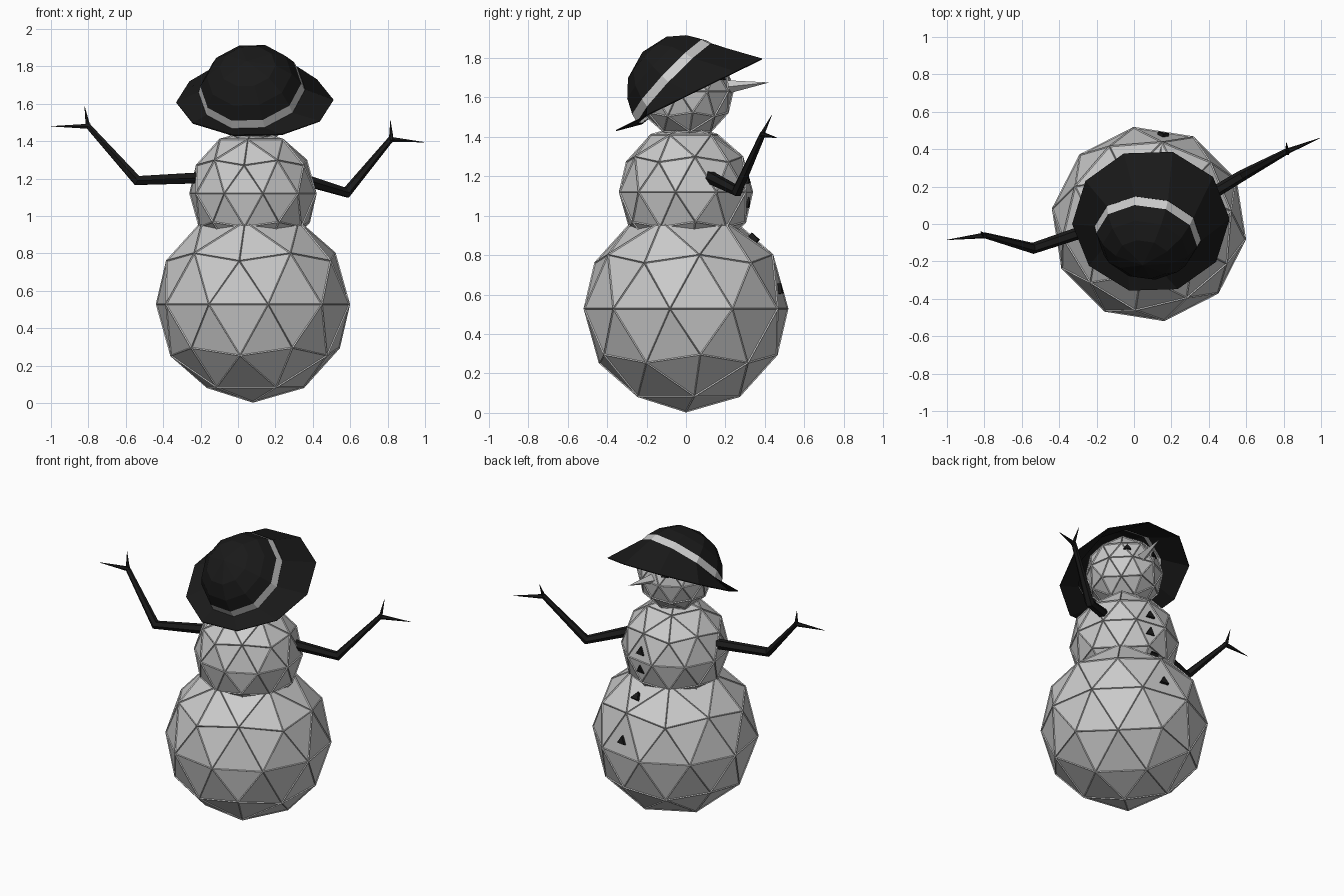
import bpy, bmesh
from math import sin, cos, radians, pi, sqrt
from mathutils import Vector, Matrix

if "Cube" in bpy.data.objects:
    bpy.data.objects.remove(bpy.data.objects["Cube"])

black = bpy.data.materials.new("black")
black.diffuse_color = (0.01, 0.01, 0.01, 1)
black.use_nodes = True
black.node_tree.nodes["Principled BSDF"].inputs["Base Color"].default_value = black.diffuse_color
CX = 0.08          # body axis
TURN = radians(-9) # the face is turned slightly off +y


def finish(name, bm, mat=None):
    bmesh.ops.recalc_face_normals(bm, faces=bm.faces)
    me = bpy.data.meshes.new(name)
    bm.to_mesh(me)
    bm.free()
    ob = bpy.data.objects.new(name, me)
    bpy.context.collection.objects.link(ob)
    if mat:
        me.materials.append(mat)
    return ob


def facing(az, el):
    """Direction from the body axis; az 0 is straight ahead of the face."""
    a = pi / 2 + TURN - radians(az)
    e = radians(el)
    return Vector((cos(a) * cos(e), sin(a) * cos(e), sin(e)))


def snowball(name, z, r):
    # faceted ball whose panels are framed by thin ridges
    bm = bmesh.new()
    bmesh.ops.create_icosphere(bm, subdivisions=2, radius=r,
                               matrix=Matrix.Translation((CX, 0, z)) @ Matrix.Rotation(radians(45), 4, 'Z'))
    bmesh.ops.inset_individual(bm, faces=bm.faces[:], thickness=0.009, depth=-0.006)
    return finish(name, bm)


def stud(name, z, r, az, el, size, depth, sides=3, tip=None, mat=black):
    # prism or cone standing on a ball, pointing outwards
    d = facing(az, el)
    bm = bmesh.new()
    bmesh.ops.create_cone(bm, cap_ends=True, segments=sides, radius1=size,
                          radius2=size if tip is None else tip, depth=depth)
    q = d.to_track_quat('Z', 'Y').to_matrix().to_4x4()
    bm.transform(Matrix.Translation(Vector((CX, 0, z)) + d * r) @ q)
    return finish(name, bm, mat)


def limb(name, paths):
    # tapered twig: each path is a list of (x, y, z, radius)
    cu = bpy.data.curves.new(name, 'CURVE')
    cu.dimensions = '3D'
    cu.bevel_depth = 1
    cu.bevel_resolution = 1
    cu.use_fill_caps = True
    for path in paths:
        sp = cu.splines.new('POLY')
        sp.use_smooth = False
        sp.points.add(len(path) - 1)
        for p, (x, y, z, r) in zip(sp.points, path):
            p.co = (x, y, z, 1)
            p.radius = r
    ob = bpy.data.objects.new(name, cu)
    bpy.context.collection.objects.link(ob)
    cu.materials.append(black)


# Three stacked balls
snowball("lower_body", 0.528, 0.526)
snowball("upper_body", 1.12, 0.345)
snowball("head", 1.63, 0.245)

# Buttons, eyes and nose
for i, (z, r, el) in enumerate([(1.12, 0.318, 11), (1.12, 0.318, -11), (0.528, 0.5, 45), (0.528, 0.49, 11)]):
    stud(f"button_{i + 1}", z, r, 0, el, 0.035, 0.025)
for side in (-1, 1):
    stud("eye", 1.63, 0.228, side * 26, 18, 0.028, 0.02)
stud("nose", 1.63, 0.315, 0, 6, 0.036, 0.23, sides=4, tip=0, mat=None)

# Arms with two twig fingers each
limb("right_arm", [
    [(0.33, 0.11, 1.2, 0.034), (0.58, 0.26, 1.125, 0.03), (0.82, 0.39, 1.415, 0.016)],
    [(0.81, 0.385, 1.41, 0.016), (0.995, 0.46, 1.395, 0.001)],
    [(0.82, 0.38, 1.4, 0.014), (0.815, 0.435, 1.51, 0.001)]])
limb("left_arm", [
    [(-0.18, -0.01, 1.205, 0.034), (-0.54, -0.13, 1.19, 0.03), (-0.8, -0.06, 1.48, 0.016)],
    [(-0.79, -0.06, 1.48, 0.016), (-1.0, -0.085, 1.48, 0.001)],
    [(-0.8, -0.06, 1.47, 0.014), (-0.82, -0.04, 1.585, 0.001)]])

# Hat: rings of ten around an axis leaning back
N = 10
OFF = radians(2)
axis = facing(180, 43)
ux = Vector((cos(TURN), sin(TURN), 0))
uy = axis.cross(ux).normalized()
hat_c = Vector((CX, -0.01, 1.63))


def ring(bm, h, r):
    return [bm.verts.new(hat_c + axis * h + (ux * cos(a) + uy * sin(a)) * r)
            for a in (OFF + 2 * pi * i / N for i in range(N))]


def bridge(bm, a, b):
    for i in range(N):
        j = (i + 1) % N
        bm.faces.new((a[i], a[j], b[j], b[i]))


R = 0.292
LOW, HIGH = 0.055, 0.105
rad = lambda h: sqrt(R * R - h * h)

bm = bmesh.new()
prev = ring(bm, HIGH, rad(HIGH))
for h in (0.18, 0.25):
    nxt = ring(bm, h, rad(h))
    bridge(bm, prev, nxt)
    prev = nxt
top = bm.verts.new(hat_c + axis * R)
for i in range(N):
    bm.faces.new((prev[i], prev[(i + 1) % N], top))
finish("hat_crown", bm, black)

bm = bmesh.new()
bridge(bm, ring(bm, LOW, rad(LOW)), ring(bm, HIGH, rad(HIGH)))
finish("hat_band", bm)

# Brim flares from the band to a flatter ring
bm = bmesh.new()
inner = ring(bm, LOW, rad(LOW))
outer = []
for i in range(N):
    a = OFF + 2 * pi * i / N
    y = 0.015 + 0.385 * sin(a)
    outer.append(bm.verts.new((0.09 + 0.42 * cos(a), y, 1.605 + 0.49 * y)))
bridge(bm, inner, outer)
brim = finish("hat_brim", bm, black)
sol = brim.modifiers.new("thickness", 'SOLIDIFY')
sol.thickness = 0.006
sol.offset = 0
